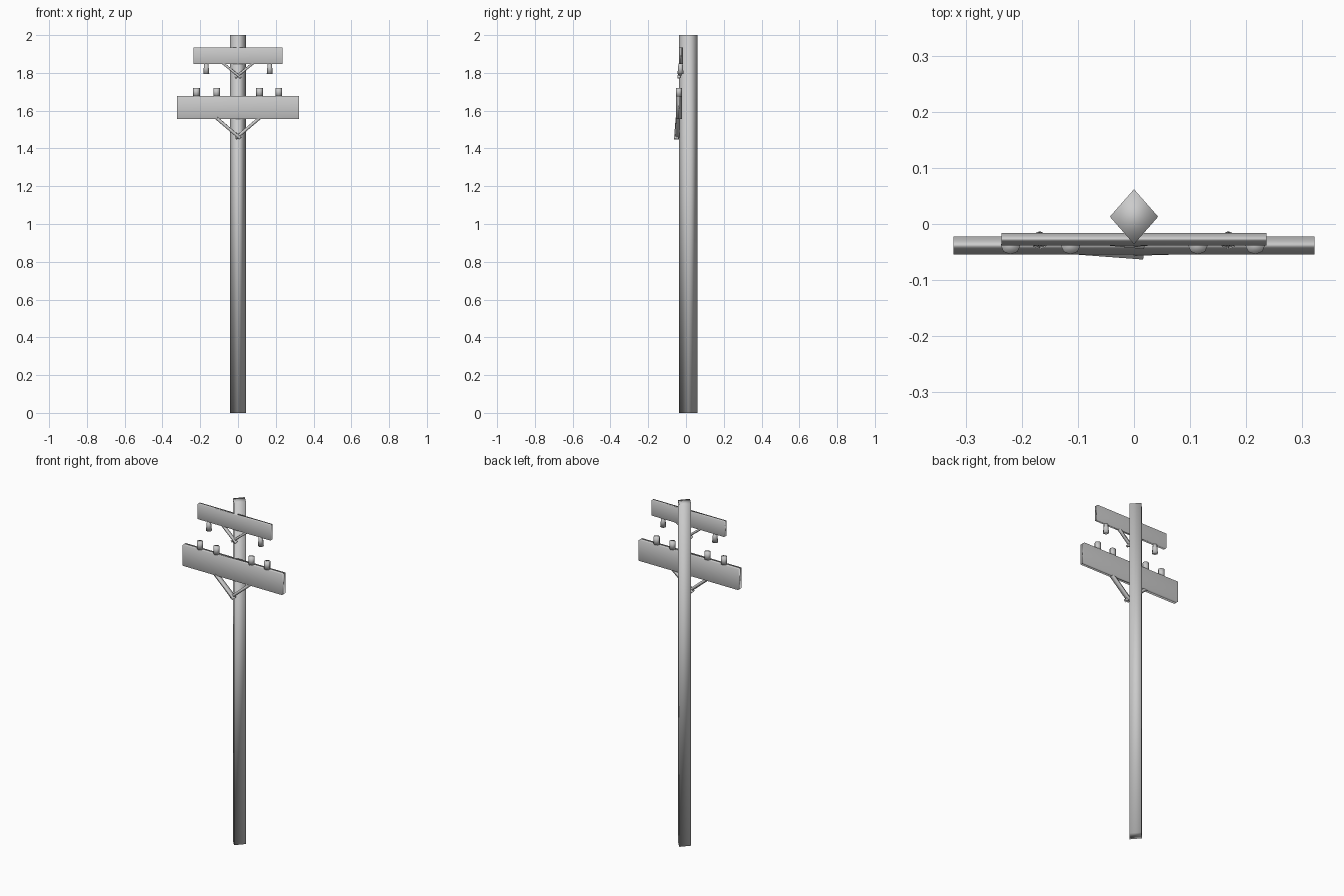
import bpy
from mathutils import Vector

cube = bpy.data.objects.get("Cube")
if cube:
    bpy.data.objects.remove(cube, do_unlink=True)

grey = bpy.data.materials.new("weathered_grey")
grey.use_nodes = True
colour = (0.6, 0.6, 0.6, 1)
grey.diffuse_color = colour
grey.node_tree.nodes["Principled BSDF"].inputs["Base Color"].default_value = colour


def finish(name):
    ob = bpy.context.object
    ob.name = name
    ob.data.materials.append(grey)
    bpy.ops.object.shade_smooth()
    return ob


def box(name, centre, size):
    bpy.ops.mesh.primitive_cube_add(size=1, location=centre)
    bpy.context.object.scale = size
    return finish(name)


def prism(name, sides, centre, height, r_bottom, r_top, depth=1):
    bpy.ops.mesh.primitive_cone_add(vertices=sides, radius1=r_bottom, radius2=r_top,
                                    depth=height, location=centre)
    bpy.context.object.scale.y = depth
    return finish(name)


def brace(name, start, end, width, thickness):
    a, b = Vector(start), Vector(end)
    ob = box(name, (a + b) / 2, (width, thickness, (b - a).length))
    ob.rotation_euler = (b - a).to_track_quat('Z', 'Y').to_euler()
    return ob


# Diamond-section pole
prism("pole", 4, (0, 0.013, 1), 2, 0.043, 0.043, 1.14)

# Crossarms
box("upper_crossarm", (0, -0.027, 1.891), (0.472, 0.022, 0.088))
box("lower_crossarm", (0, -0.038, 1.617), (0.644, 0.032, 0.12))

# Flared insulators hanging below the upper arm
for side, x in (("right", -0.168), ("left", 0.168)):
    prism("hanging_insulator_" + side, 8, (x, -0.029, 1.823), 0.056, 0.016, 0.011)

# Upright insulators on the lower arm
for i, x in enumerate((-0.22, -0.113, 0.114, 0.216)):
    prism("upright_insulator_%d" % (i + 1), 8, (x, -0.038, 1.698), 0.045, 0.0175, 0.0175, 0.92)

# Crossed diagonal braces, the right one passing in front
for side, s, y in (("right", -1, -0.006), ("left", 1, 0)):
    brace("upper_brace_" + side, (s * 0.085, -0.027, 1.855),
          (-s * 0.015, -0.034 + y / 2, 1.775), 0.015, 0.012)
    brace("lower_brace_" + side, (s * 0.122, -0.042, 1.568),
          (-s * 0.012, -0.046 + y, 1.454), 0.022, 0.016)
